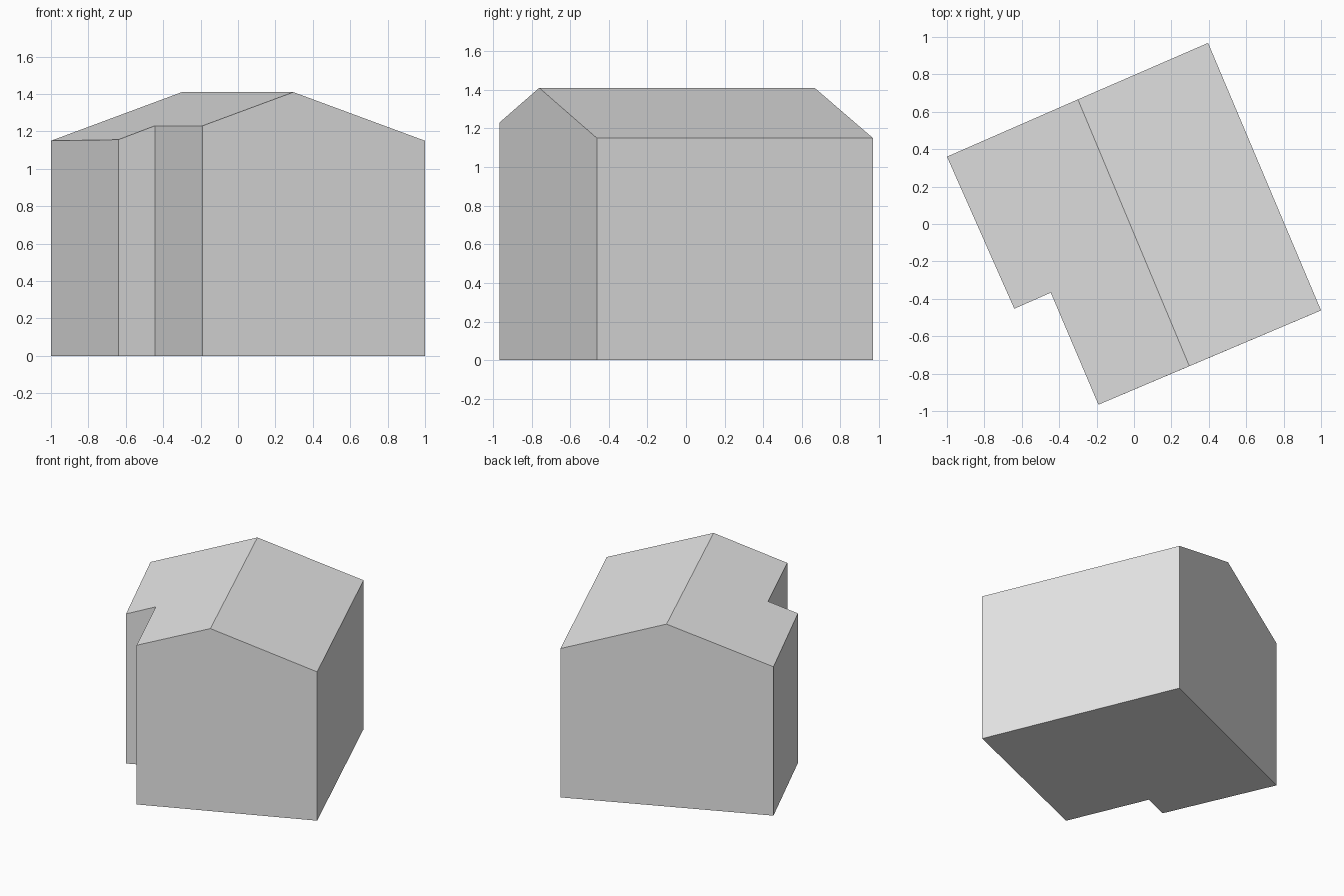
import bpy
import bmesh

cube = bpy.data.objects.get("Cube")
if cube:
    bpy.data.objects.remove(cube, do_unlink=True)

EAVE, RIDGE, PORCH_EAVE = 1.15, 1.41, 1.23

# Footprint corners, counter-clockwise from above, with the roof height at each
outline = [
    (-1.0, 0.36, EAVE),            # back right corner
    (-0.64, -0.453, 1.156),        # notch, outer corner
    (-0.445, -0.367, PORCH_EAVE),  # notch, inner corner
    (-0.19, -0.966, PORCH_EAVE),   # front right corner
    (0.296, -0.76, RIDGE),         # front gable peak
    (1.0, -0.462, EAVE),           # front left corner
    (0.396, 0.968, EAVE),          # back left corner
    (-0.30, 0.666, RIDGE),         # back gable peak
]
FRONT_PEAK, BACK_PEAK = 4, 7

# Plain grey finish
grey = bpy.data.materials.new("plain_grey")
grey.use_nodes = True
colour = (0.8, 0.8, 0.8, 1.0)
grey.diffuse_color = colour
grey.node_tree.nodes["Principled BSDF"].inputs["Base Color"].default_value = colour

bm = bmesh.new()
base = [bm.verts.new((x, y, 0)) for x, y, z in outline]
top = [bm.verts.new(p) for p in outline]
count = len(outline)

# Walls and floor; each gable is one five-sided face
corners = [i for i in range(count) if i not in (FRONT_PEAK, BACK_PEAK)]
for i, j in zip(corners, corners[1:] + corners[:1]):
    between = [top[i + 1]] if (j - i) % count == 2 else []
    if i + 1 == BACK_PEAK:
        between = [top[BACK_PEAK]]
    bm.faces.new([base[i], base[j], top[j]] + between + [top[i]])
bm.faces.new([base[i] for i in reversed(corners)])

# Two roof slopes meeting at the ridge
bm.faces.new(top[:FRONT_PEAK + 1] + [top[BACK_PEAK]])
bm.faces.new(top[FRONT_PEAK:])

# Drop the unused floor points under the gable peaks
for i in (FRONT_PEAK, BACK_PEAK):
    bm.verts.remove(base[i])
bmesh.ops.recalc_face_normals(bm, faces=bm.faces)

mesh = bpy.data.meshes.new("house_shell")
bm.to_mesh(mesh)
bm.free()
mesh.materials.append(grey)
house = bpy.data.objects.new("house_shell", mesh)
bpy.context.collection.objects.link(house)
